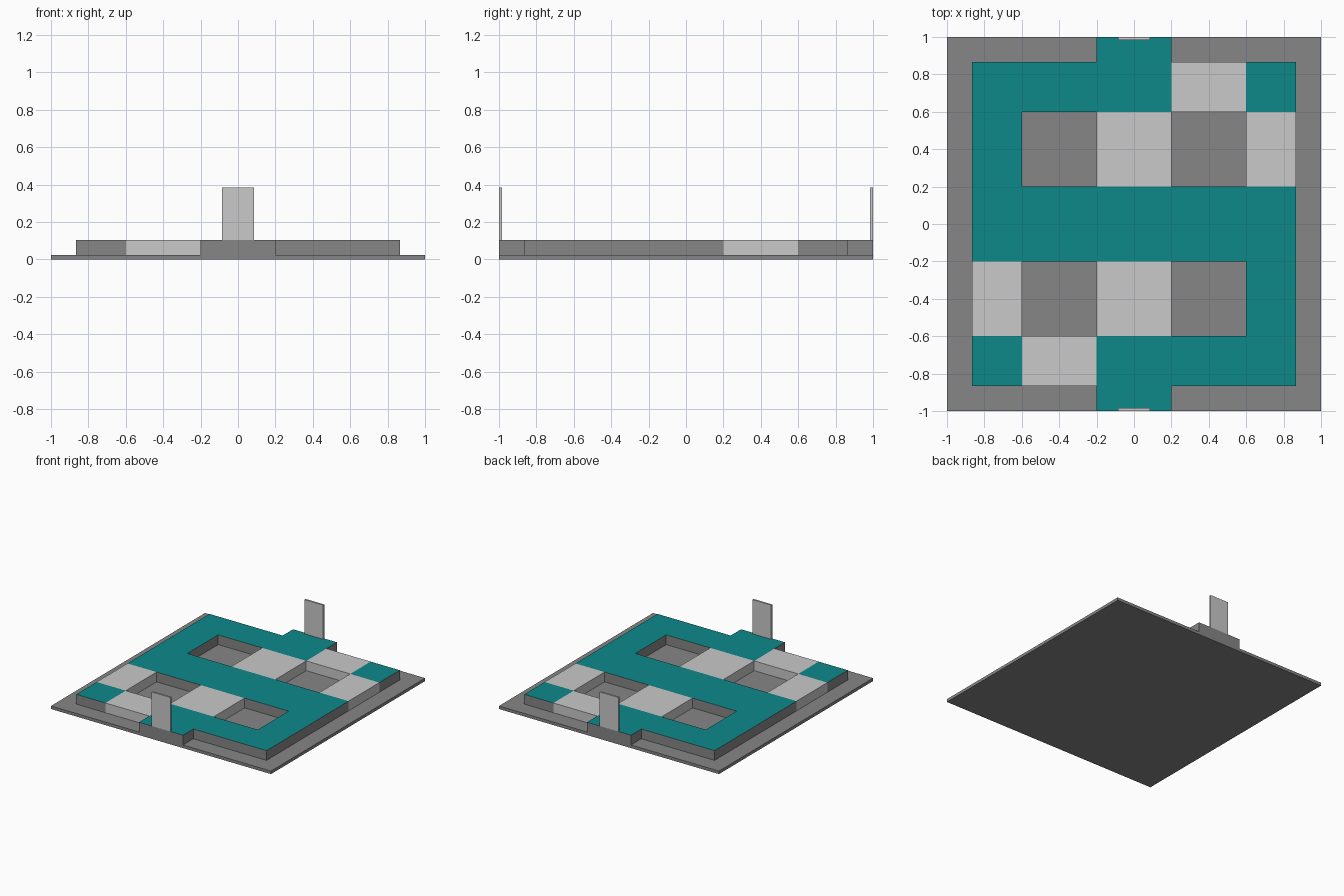
import bpy
import bmesh
from mathutils import Vector

cube = bpy.data.objects.get("Cube")
if cube:
    bpy.data.objects.remove(cube, do_unlink=True)


def material(name, rgb):
    mat = bpy.data.materials.new(name)
    mat.use_nodes = True
    mat.diffuse_color = (*rgb, 1)
    mat.node_tree.nodes["Principled BSDF"].inputs["Base Color"].default_value = (*rgb, 1)
    return mat


grey = material("mid_grey", (0.24, 0.24, 0.24))
light = material("light_grey", (0.585, 0.585, 0.585))
teal = material("teal", (0.004, 0.25, 0.255))


def finish(name, bm, mats):
    mesh = bpy.data.meshes.new(name)
    bm.to_mesh(mesh)
    bm.free()
    for mat in mats:
        mesh.materials.append(mat)
    obj = bpy.data.objects.new(name, mesh)
    bpy.context.collection.objects.link(obj)
    return obj


def box(name, low, high, mat):
    low, high = Vector(low), Vector(high)
    bm = bmesh.new()
    bmesh.ops.create_cube(bm, size=1)
    bmesh.ops.scale(bm, vec=high - low, verts=bm.verts)
    bmesh.ops.translate(bm, vec=(low + high) / 2, verts=bm.verts)
    return finish(name, bm, [mat])


FLOOR, DECK = 0.025, 0.105
XS = [-0.865, -0.6, -0.2, 0.2, 0.6, 0.865]
YS = [-1] + XS + [1]

# Plan, back row first: T = teal walkway, L = light slab, . = open
PLAN = ["..T..",
        "TTTLT",
        "T.L.L",
        "TTTTT",
        "L.L.T",
        "TLTTT",
        "..T.."][::-1]


def cell(col, row):
    inside = 0 <= row < len(PLAN) and 0 <= col < len(PLAN[0])
    return PLAN[row][col] if inside else "."


def raised_cells(name, kind, mats, side_index):
    """Raise the plan cells of one kind, with walls only beside open cells."""
    bm = bmesh.new()

    def face(points, index):
        bm.faces.new([bm.verts.new(p) for p in points]).material_index = index

    for row in range(len(PLAN)):
        for col in range(len(PLAN[0])):
            if cell(col, row) != kind:
                continue
            x0, x1, y0, y1 = XS[col], XS[col + 1], YS[row], YS[row + 1]
            ring = [(x0, y0), (x1, y0), (x1, y1), (x0, y1)]
            face([(x, y, DECK) for x, y in ring], 0)
            steps = [(0, -1), (1, 0), (0, 1), (-1, 0)]
            for i, (dx, dy) in enumerate(steps):
                if cell(col + dx, row + dy) == ".":
                    a, b = ring[i], ring[(i + 1) % 4]
                    face([(*a, FLOOR), (*b, FLOOR), (*b, DECK), (*a, DECK)], side_index)
    bmesh.ops.remove_doubles(bm, verts=bm.verts, dist=0.0001)
    return finish(name, bm, mats)


# Ground plate
box("base_plate", (-1, -1, 0), (1, 1, FLOOR), grey)

# Teal-topped walkway with grey sides, and plain light slabs
raised_cells("walkway", "T", [teal, grey], 1)
raised_cells("light_slabs", "L", [light], 0)

# Upright panels at both ends of the walkway
for name, y in (("front_panel", -0.9925), ("back_panel", 0.9925)):
    box(name, (-0.085, y - 0.0075, DECK), (0.085, y + 0.0075, 0.385), light)
